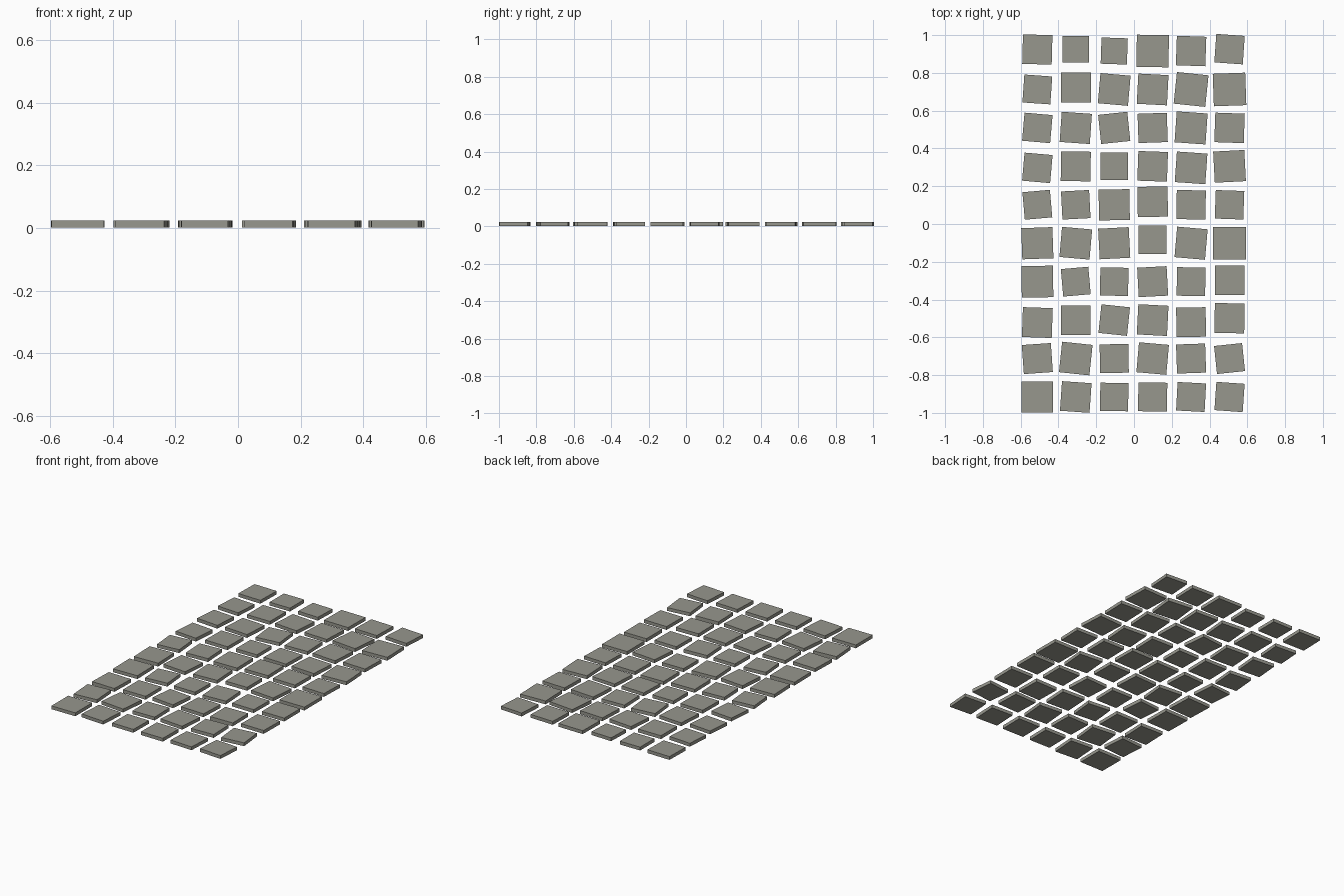
import bpy, bmesh, math
from mathutils import Matrix

if "Cube" in bpy.data.objects:
    bpy.data.objects.remove(bpy.data.objects["Cube"])

# weathered grey stone
stone = bpy.data.materials.new("grey stone")
stone.diffuse_color = (0.31, 0.31, 0.27, 1)
stone.use_nodes = True
stone.node_tree.nodes["Principled BSDF"].inputs["Base Color"].default_value = stone.diffuse_color

PITCH = 0.2035
THICK = 0.021

# side length of each slab in thousandths, back row first, left to right
SIDES = [
    [156, 141, 139, 170, 156, 151], [148, 159, 160, 160, 168, 172],
    [149, 160, 155, 155, 164, 156], [149, 157, 146, 157, 162, 165],
    [146, 149, 163, 160, 154, 151], [165, 160, 162, 149, 162, 174],
    [167, 146, 149, 156, 151, 156], [158, 157, 152, 160, 156, 158],
    [154, 162, 152, 159, 154, 149], [166, 157, 149, 153, 151, 150],
]
# turn of each slab in degrees, anticlockwise positive
TURNS = [
    [-1.5, 0, -2, -1, -2, -4], [-4, 0, -5, -3, -6, 2],
    [-5, -4, 6, 2, -4, -2], [-5, -1, 0, -2, -4, 3],
    [5, 3, 1, 1, -1, -2], [2, -5, 3, 0, -5, 0],
    [1, 5, -1, 3, -1, 0], [-2, 0, -6, -3, 1, -1],
    [4, -6, 1, -5, 2, 6], [0, -4, -1, -1, -3, -4],
]
# slabs that sit forward of or behind their row line
NUDGE = {(0, 0): .008, (0, 1): .009, (0, 5): .01, (1, 1): .01, (3, 0): -.008,
         (3, 4): -.008, (4, 3): .016, (5, 3): .018, (7, 0): -.013,
         (7, 4): -.011, (7, 5): .01, (6, 5): .008}


def slab(row, col):
    bm = bmesh.new()
    s = SIDES[row][col] / 1000
    bmesh.ops.create_cube(bm, size=1, matrix=Matrix.Diagonal((s, s, THICK, 1)))
    me = bpy.data.meshes.new("paving_slab")
    bm.to_mesh(me)
    bm.free()
    me.materials.append(stone)
    ob = bpy.data.objects.new(f"paving_slab_{row + 1}_{col + 1}", me)
    ob.location = ((col - 2.5) * PITCH - 0.003,
                   (4.5 - row) * PITCH + NUDGE.get((row, col), 0),
                   0.002 + THICK / 2)
    ob.rotation_euler.z = math.radians(TURNS[row][col])
    bpy.context.collection.objects.link(ob)


# path of ten rows by six columns
for r in range(10):
    for c in range(6):
        slab(r, c)
